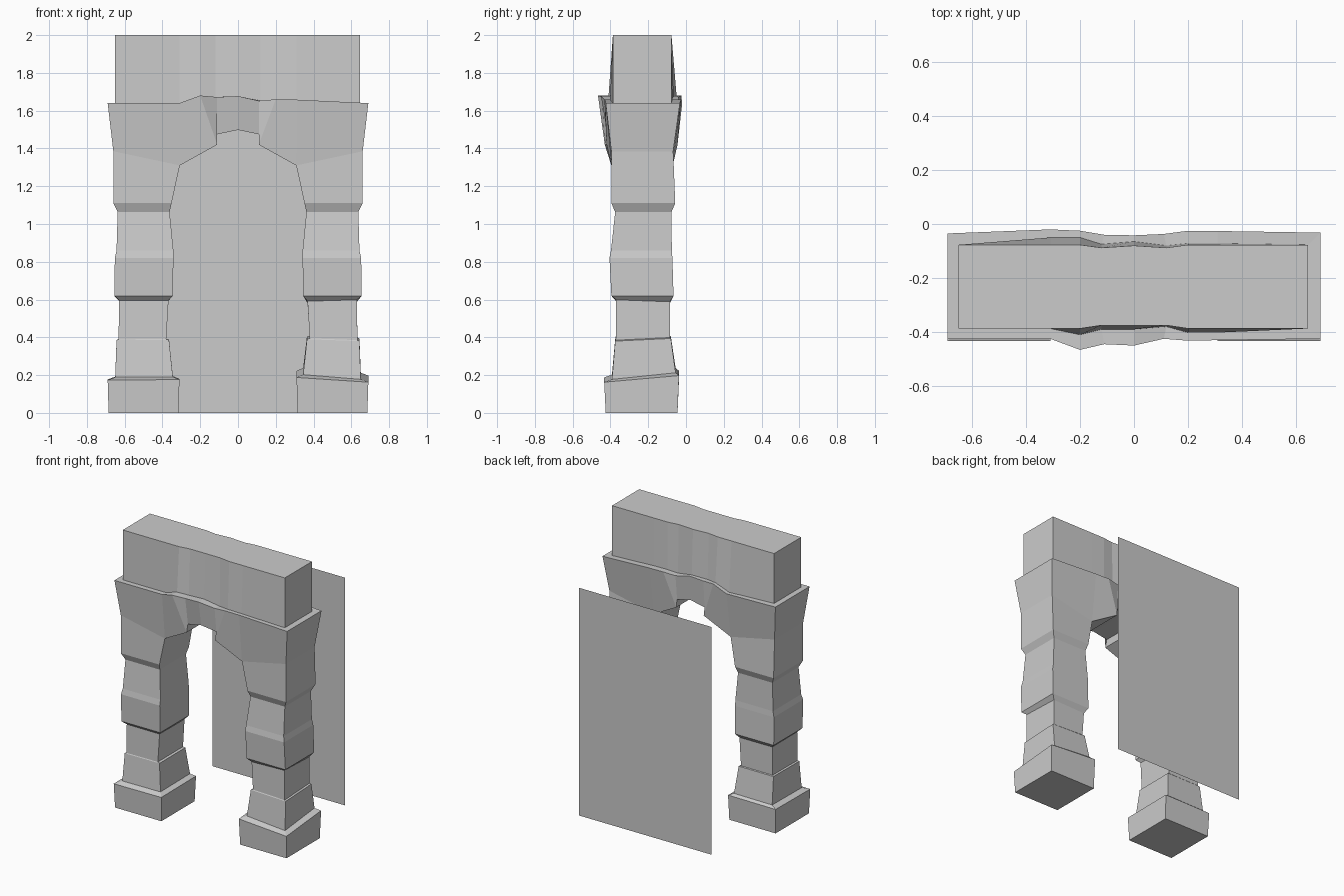
import bpy, bmesh


def loft(name, rings, cap_start=True, cap_end=True, skip=()):
    """Skin equal-sized closed rings; skip lists (span, side) faces left open."""
    bm = bmesh.new()
    vs = [[bm.verts.new(p) for p in r] for r in rings]
    n = len(rings[0])
    for i in range(len(vs) - 1):
        for j in range(n):
            if (i, j) in skip:
                continue
            k = (j + 1) % n
            bm.faces.new((vs[i][j], vs[i][k], vs[i + 1][k], vs[i + 1][j]))
    if cap_start:
        bm.faces.new(vs[0])
    if cap_end:
        bm.faces.new(vs[-1])
    bmesh.ops.recalc_face_normals(bm, faces=bm.faces)
    mesh = bpy.data.meshes.new(name)
    bm.to_mesh(mesh)
    bm.free()
    obj = bpy.data.objects.new(name, mesh)
    bpy.context.collection.objects.link(obj)
    return obj


# Stepped pillar profile: z, outer x, inner x, front y, back y, tilt in y and x
LEVELS = [
    (0.00, 0.685, 0.315, -0.425, -0.045, 0),
    (0.175, 0.69, 0.31, -0.433, -0.037, 1),
    (0.19, 0.65, 0.345, -0.392, -0.055, 1),
    (0.385, 0.643, 0.365, -0.375, -0.08, 0.4),
    (0.39, 0.632, 0.38, -0.372, -0.085, 0.4),
    (0.595, 0.63, 0.368, -0.37, -0.085, -0.3),
    (0.62, 0.655, 0.345, -0.395, -0.066, 0),
    (0.82, 0.652, 0.342, -0.405, -0.072, 0),
    (0.86, 0.643, 0.342, -0.397, -0.075, 0),
    (1.063, 0.637, 0.362, -0.375, -0.077, 0),
    (1.11, 0.66, 0.352, -0.395, -0.057, 0),
]


def pillar(name, side, tilt):
    rings = []
    for z, xo, xi, yf, yb, t in LEVELS:
        t *= tilt
        dy, dx = 0.035 * t, 0.025 * t
        rings.append([(side * xo, yf, z - dx / 2), (side * xo, yb, z + dy - dx / 2),
                      (side * xi, yb, z + dy + dx / 2), (side * xi, yf, z + dx / 2)])
    # springing of the arch
    rings.append([(side * 0.66, -0.395, 1.385), (side * 0.66, -0.068, 1.385),
                  (side * 0.308, -0.07, 1.31), (side * 0.308, -0.395, 1.31)])
    return loft(name, rings, cap_end=False)


pillar("left_pillar", -1, 0.1)
pillar("right_pillar", 1, 1)

# Arch sections across x:
# soffit x, z, front y, back y | ledge x, z, front y, back y | wall x, front y, back y, top back y
SECTIONS = [
    (-0.66, 1.385, -0.395, -0.068, -0.69, 1.64, -0.425, -0.035, -0.65, -0.387, -0.077, -0.077),
    (-0.308, 1.31, -0.395, -0.07, -0.31, 1.64, -0.425, -0.02, -0.31, -0.387, -0.05, -0.077),
    (-0.11, 1.42, -0.43, -0.045, -0.20, 1.68, -0.466, -0.025, -0.20, -0.41, -0.05, -0.077),
    (-0.11, 1.475, -0.415, -0.055, -0.11, 1.672, -0.445, -0.04, -0.12, -0.39, -0.075, -0.088),
    (0.0, 1.498, -0.42, -0.055, 0.0, 1.677, -0.45, -0.042, 0.0, -0.39, -0.065, -0.08),
    (0.11, 1.475, -0.405, -0.055, 0.11, 1.652, -0.425, -0.037, 0.12, -0.38, -0.08, -0.088),
    (0.11, 1.42, -0.42, -0.045, 0.20, 1.66, -0.432, -0.025, 0.20, -0.402, -0.072, -0.077),
    (0.308, 1.31, -0.395, -0.07, 0.31, 1.658, -0.43, -0.026, 0.31, -0.402, -0.072, -0.077),
    (0.66, 1.385, -0.395, -0.068, 0.69, 1.64, -0.425, -0.032, 0.645, -0.387, -0.077, -0.077),
]
rings = []
for bx, bz, bf, bb, lx, lz, lf, lb, wx, wf, wb, tb in SECTIONS:
    top_front = -0.375 if abs(wx) < 0.15 else -0.387
    rings.append([(bx, bf, bz), (lx, lf, lz), (wx, wf, lz), (wx, top_front, 2.0),
                  (wx, tb, 2.0), (wx, wb, lz), (lx, lb, lz), (bx, bb, bz)])
arch = loft("arch_and_lintel", rings, cap_start=False, cap_end=False,
            skip={(0, 7), (7, 7)})

# End faces of the arch: flared part, ledge and upper wall
bm = bmesh.new()
bm.from_mesh(arch.data)
bm.verts.ensure_lookup_table()
for s in (0, 8 * (len(SECTIONS) - 1)):
    for q in ((0, 1, 6, 7), (1, 2, 5, 6), (2, 3, 4, 5)):
        bm.faces.new([bm.verts[s + i] for i in q])
bmesh.ops.recalc_face_normals(bm, faces=bm.faces)
bm.to_mesh(arch.data)
bm.free()

# Flat panel standing behind the arch
panel = bpy.data.meshes.new("back_panel")
W, Y, H = 0.53, 0.466, 1.645
panel.from_pydata([(-W, Y, 0), (W, Y, 0), (W, Y, H), (-W, Y, H)], [], [(0, 1, 2, 3)])
bpy.context.collection.objects.link(bpy.data.objects.new("back_panel", panel))
